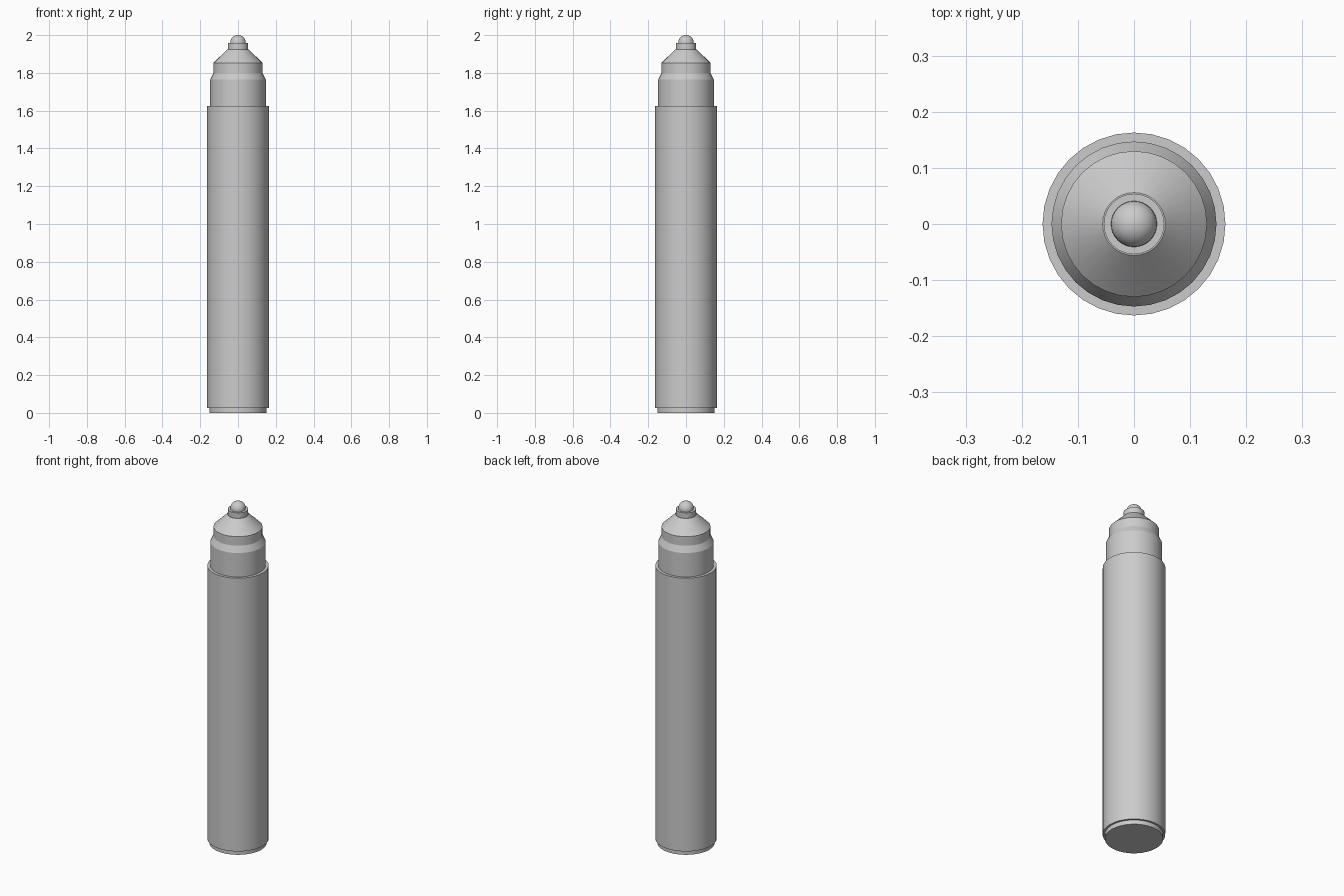
import bpy, bmesh, math

SEGMENTS = 32

cube = bpy.data.objects.get("Cube")
if cube:
    bpy.data.objects.remove(cube, do_unlink=True)

grey = bpy.data.materials.new("plain grey")
grey.use_nodes = True
colour = (0.6, 0.6, 0.6, 1)
grey.diffuse_color = colour
grey.node_tree.nodes["Principled BSDF"].inputs["Base Color"].default_value = colour


def turned_part(name, profile):
    """Spin (radius, height) points around z and cap both ends."""
    bm = bmesh.new()
    rings = []
    for r, z in profile:
        angles = [2 * math.pi * i / SEGMENTS for i in range(SEGMENTS)]
        rings.append([bm.verts.new((r * math.cos(a), r * math.sin(a), z)) for a in angles])
    for low, high in zip(rings, rings[1:]):
        for i in range(SEGMENTS):
            j = (i + 1) % SEGMENTS
            bm.faces.new((low[i], low[j], high[j], high[i]))
    bm.faces.new(rings[0][::-1])
    bm.faces.new(rings[-1])
    mesh = bpy.data.meshes.new(name)
    bm.to_mesh(mesh)
    bm.free()
    mesh.materials.append(grey)
    obj = bpy.data.objects.new(name, mesh)
    bpy.context.collection.objects.link(obj)
    bpy.ops.object.select_all(action="DESELECT")
    obj.select_set(True)
    bpy.context.view_layer.objects.active = obj
    bpy.ops.object.shade_smooth_by_angle(angle=math.radians(25))
    return obj


# End plug and barrel
turned_part("end_plug", [(0.152, 0), (0.152, 0.03)])
turned_part("barrel", [(0.163, 0.025), (0.163, 1.625)])

# Stepped shoulder with conical top
turned_part("shoulder", [(0.147, 1.62), (0.147, 1.765), (0.13, 1.80),
                         (0.13, 1.853), (0.056, 1.925)])

# Nib holder ring
turned_part("nib_holder", [(0.054, 1.92), (0.054, 1.957)])

# Rounded nib, a bullet-shaped dome
steps = 8
dome = [(0.041 * math.cos(t), 1.962 + 0.038 * math.sin(t))
        for t in (math.pi / 2 * k / steps for k in range(steps))]
turned_part("nib", [(0.041, 1.95)] + dome + [(0.001, 2.0)])
